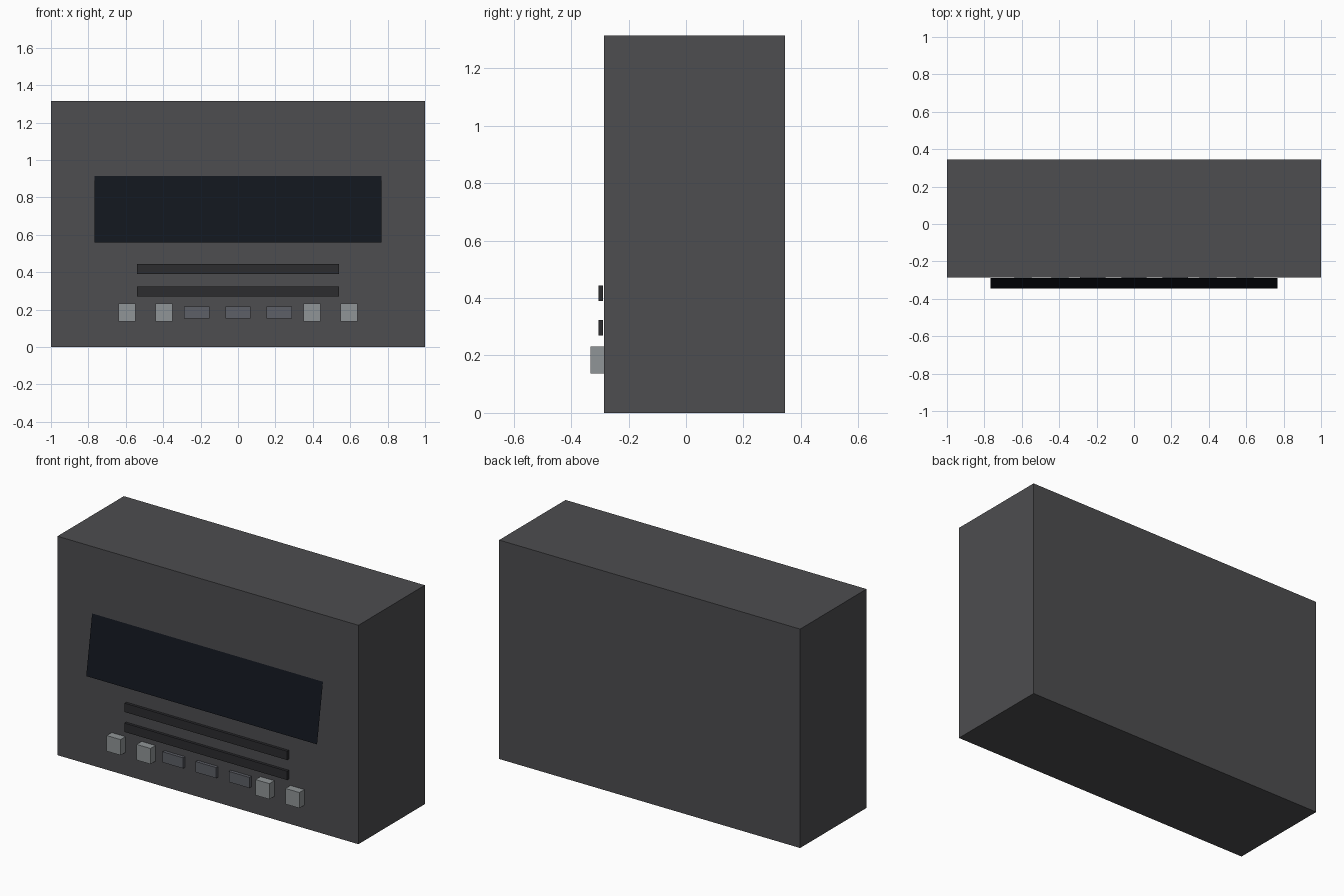
import bpy

if "Cube" in bpy.data.objects:
    bpy.data.objects.remove(bpy.data.objects["Cube"])

FACE_Y = -0.285  # front face of the cabinet


def material(name, rgb):
    m = bpy.data.materials.new(name)
    m.diffuse_color = (*rgb, 1)
    m.use_nodes = True
    m.node_tree.nodes["Principled BSDF"].inputs["Base Color"].default_value = m.diffuse_color
    return m


def box(name, x, y, z, mat):
    """Box from (min, max) ranges on each axis."""
    bpy.ops.mesh.primitive_cube_add(size=1, location=[sum(r) / 2 for r in (x, y, z)])
    ob = bpy.context.object
    ob.name = name
    ob.scale = [r[1] - r[0] for r in (x, y, z)]
    bpy.ops.object.transform_apply(location=False, rotation=False, scale=True)
    ob.data.materials.append(mat)
    return ob


shell = material("dark_grey", (0.075, 0.075, 0.08))
glass = material("screen_black", (0.006, 0.008, 0.013))
trim = material("slot_grey", (0.025, 0.025, 0.028))
key_grey = material("key_grey", (0.11, 0.115, 0.135))
key_light = material("key_light", (0.28, 0.3, 0.31))

# cabinet
box("cabinet", (-1, 1), (FACE_Y, 0.345), (0, 1.315), shell)

# thin screen, lower edge leaning forward
screen = bpy.data.meshes.new("screen")
screen.from_pydata(
    [(-0.767, -0.345, 0.56), (0.767, -0.345, 0.56),
     (0.767, -0.289, 0.915), (-0.767, -0.289, 0.915)],
    [], [(0, 1, 2, 3)])
screen.materials.append(glass)
bpy.context.collection.objects.link(bpy.data.objects.new("screen", screen))

# two long slot strips
for i, z in enumerate((0.27, 0.39)):
    box(f"slot_strip_{i}", (-0.54, 0.54), (-0.305, -0.289), (z, z + 0.053), trim)

# flat centre buttons
for i, x in enumerate((-0.22, 0, 0.22)):
    box(f"centre_button_{i}", (x - 0.068, x + 0.068), (-0.304, FACE_Y), (0.154, 0.218), key_grey)

# raised light buttons, two on each side
for i, x in enumerate((-0.594, -0.395, 0.395, 0.594)):
    box(f"side_button_{i}", (x - 0.046, x + 0.046), (-0.332, FACE_Y), (0.138, 0.232), key_light)
